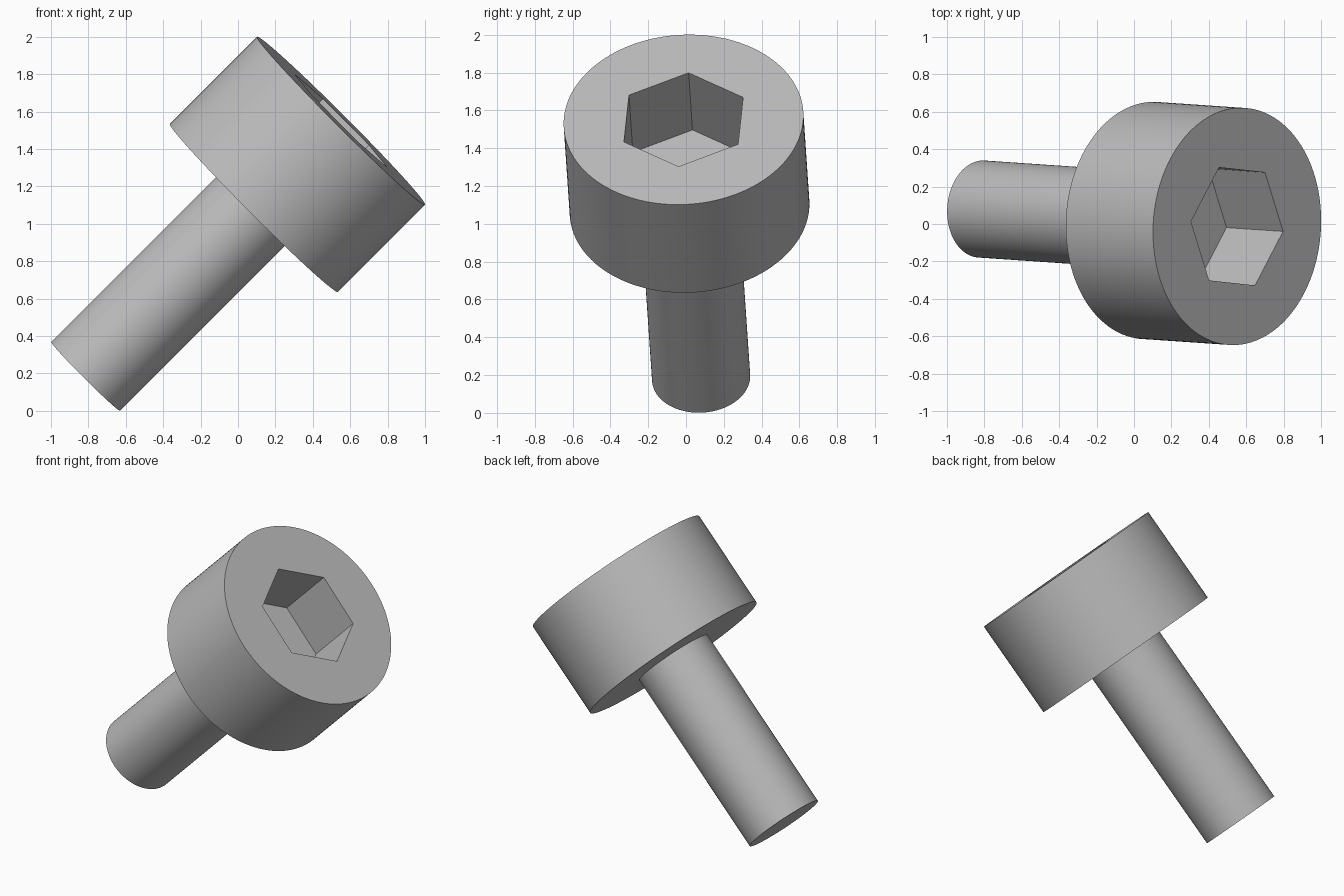
import bpy
import math
from mathutils import Matrix, Vector

default = bpy.data.objects.get("Cube")
if default:
    bpy.data.objects.remove(default, do_unlink=True)

# Overall sizes, measured along the screw axis down from the top face
HEAD_RADIUS, HEAD_HEIGHT = 0.635, 0.66
SHAFT_RADIUS, TOTAL_LENGTH = 0.26, 1.934
SOCKET_RADIUS, SOCKET_DEPTH = 0.35, 0.428

# Tilted frame: z along the axis, x through a corner of the hex socket
top_centre = Vector((0.551, -0.013, 1.551))
axis = Vector((1.366, -0.093, 1.366)).normalized()
corner = Vector((0.248, -0.027, -0.25))
corner = (corner - axis * corner.dot(axis)).normalized()
side = axis.cross(corner)
frame = Matrix.Translation(top_centre) @ Matrix((corner, side, axis)).transposed().to_4x4()

steel = bpy.data.materials.new("grey_steel")
steel.use_nodes = True
colour = (0.5, 0.5, 0.5, 1)
steel.diffuse_color = colour
steel.node_tree.nodes["Principled BSDF"].inputs["Base Color"].default_value = colour


def prism(name, radius, upper, lower, sides):
    """Cylinder or prism between two heights on the screw axis."""
    bpy.ops.mesh.primitive_cylinder_add(vertices=sides, radius=radius, depth=upper - lower)
    obj = bpy.context.object
    obj.name = name
    # Turn so that a corner lies on local x
    turn = Matrix.Rotation(math.pi / 2, 4, "Z")
    obj.data.transform(Matrix.Translation((0, 0, (upper + lower) / 2)) @ turn)
    obj.matrix_world = frame
    obj.data.materials.append(steel)
    return obj


# Head, shaft and the hexagonal cutter for the socket
head = prism("head", HEAD_RADIUS, 0, -HEAD_HEIGHT, 128)
shaft = prism("shaft", SHAFT_RADIUS, -HEAD_HEIGHT + 0.02, -TOTAL_LENGTH, 96)
cutter = prism("socket_cutter", SOCKET_RADIUS, 0.2, -SOCKET_DEPTH, 6)
cutter.hide_render = True

# Cut the socket, then drop the cutter
cut = head.modifiers.new("hex_socket", "BOOLEAN")
cut.operation = "DIFFERENCE"
cut.solver = "EXACT"
cut.object = cutter
bpy.ops.object.select_all(action="DESELECT")
head.select_set(True)
bpy.context.view_layer.objects.active = head
bpy.ops.object.modifier_apply(modifier=cut.name)
bpy.data.objects.remove(cutter, do_unlink=True)

# Smooth round walls with sharp rims
for part in (head, shaft):
    bpy.ops.object.select_all(action="DESELECT")
    part.select_set(True)
    bpy.context.view_layer.objects.active = part
    bpy.ops.object.shade_smooth_by_angle(angle=math.radians(30))
